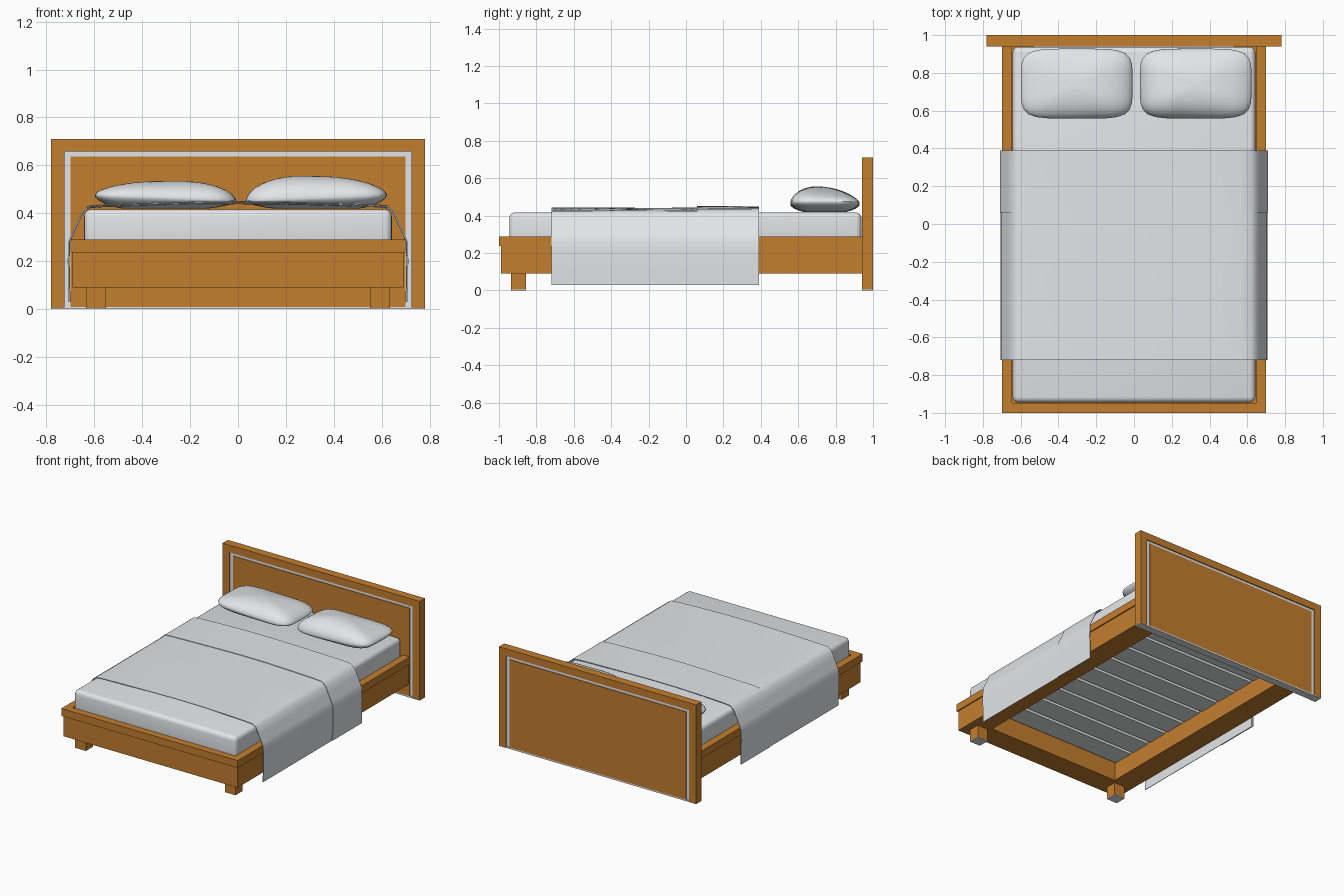
import bpy, bmesh, math
from mathutils import Vector

if "Cube" in bpy.data.objects:
    bpy.data.objects.remove(bpy.data.objects["Cube"])


def material(name, rgb):
    m = bpy.data.materials.new(name)
    m.diffuse_color = (*rgb, 1)
    m.use_nodes = True
    m.node_tree.nodes["Principled BSDF"].inputs["Base Color"].default_value = m.diffuse_color
    return m


WOOD = material("warm wood", (0.55, 0.21, 0.028))
GREY = material("pale grey", (0.78, 0.79, 0.81))


def add_object(name, bm, mat):
    bmesh.ops.recalc_face_normals(bm, faces=bm.faces)
    me = bpy.data.meshes.new(name)
    bm.to_mesh(me)
    bm.free()
    me.materials.append(mat)
    ob = bpy.data.objects.new(name, me)
    bpy.context.collection.objects.link(ob)
    return ob


def smooth(ob, angle=40):
    """Apply modifiers, then smooth all but the sharp edges."""
    bpy.ops.object.select_all(action='DESELECT')
    ob.select_set(True)
    bpy.context.view_layer.objects.active = ob
    bpy.ops.object.convert(target='MESH')
    bpy.ops.object.shade_smooth_by_angle(angle=math.radians(angle))


def box(name, x0, x1, y0, y1, z0, z1, mat):
    bm = bmesh.new()
    bmesh.ops.create_cube(bm, size=1)
    for v in bm.verts:
        v.co = Vector(((x0, x1)[v.co.x > 0], (y0, y1)[v.co.y > 0], (z0, z1)[v.co.z > 0]))
    return add_object(name, bm, mat)


def pair(name, x0, x1, *rest):
    box("right_" + name, x0, x1, *rest)
    box("left_" + name, -x1, -x0, *rest)


# Headboard: outer frame, recessed pale inlay, inner panel, floor pads
pair("headboard_post", 0.725, 0.78, 0.94, 1.0, 0.004, 0.658, WOOD)
box("headboard_top", -0.78, 0.78, 0.94, 1.0, 0.658, 0.71, WOOD)
pair("headboard_inlay", 0.70, 0.725, 0.947, 0.993, 0.01, 0.658, GREY)
box("headboard_inlay_top", -0.70, 0.70, 0.947, 0.993, 0.638, 0.658, GREY)
box("headboard_panel", -0.70, 0.70, 0.942, 0.998, 0.01, 0.638, WOOD)
box("headboard_floor_pad", -0.725, 0.725, 0.942, 0.998, 0, 0.01, GREY)
pair("post_floor_pad", 0.725, 0.78, 0.94, 1.0, 0, 0.004, GREY)

# Bed frame: broad lower rails with a wider cap on top
INX, INY = 0.53, -0.83
pair("side_rail", INX, 0.69, -0.99, 0.942, 0.09, 0.237, WOOD)
box("front_rail", -INX, INX, -0.99, INY, 0.09, 0.237, WOOD)
pair("side_cap", 0.645, 0.698, -1.0, 0.942, 0.237, 0.29, WOOD)
box("front_cap", -0.645, 0.645, -1.0, -0.948, 0.237, 0.29, WOOD)

# Front feet with pads
pair("front_foot", 0.55, 0.635, -0.935, -0.855, 0.004, 0.09, WOOD)
pair("foot_pad", 0.55, 0.635, -0.935, -0.855, 0, 0.004, GREY)

# Slats under the mattress
COUNT = 10
step = (0.942 - INY) / COUNT
for i in range(COUNT):
    y = INY + i * step
    box(f"slat_{i + 1}", -INX, INX, y + 0.012, y + step - 0.012, 0.217, 0.236, GREY)

# Mattress
mattress = box("mattress", -0.642, 0.642, -0.945, 0.938, 0.238, 0.417, GREY)
bev = mattress.modifiers.new("bevel", 'BEVEL')
bev.width = 0.03
bev.segments = 4
smooth(mattress)

# Blanket and its folded-back band: half profile mirrored, swept along y
HALF = [(0, 0.439), (0.2, 0.437), (0.4, 0.432), (0.56, 0.427), (0.62, 0.422), (0.645, 0.405),
        (0.665, 0.36), (0.69, 0.305), (0.701, 0.28), (0.7025, 0.2), (0.701, 0.12), (0.699, 0.03)]


def cloth(name, y0, y1, lift):
    bm = bmesh.new()
    prof = [(-x, z) for x, z in HALF[:0:-1]] + HALF
    rows = []
    n = 12
    for j in range(n + 1):
        y = y0 + (y1 - y0) * j / n
        row = []
        for x, z in prof:
            top = z > 0.41
            ripple = 0.001 * math.sin(9 * y + 7 * x) if top else 0
            out = math.copysign(lift * 0.6, x) if not top else 0
            row.append(bm.verts.new((x + out, y, z + ripple + (lift if top else 0))))
        rows.append(row)
    for a, b in zip(rows, rows[1:]):
        for k in range(len(prof) - 1):
            bm.faces.new((a[k], a[k + 1], b[k + 1], b[k]))
    ob = add_object(name, bm, GREY)
    if sum(p.normal.z for p in ob.data.polygons) < 0:
        ob.data.flip_normals()
    sol = ob.modifiers.new("thickness", 'SOLIDIFY')
    sol.thickness = 0.004
    sol.offset = 1
    smooth(ob, 50)


cloth("blanket", -0.72, 0.38, 0)
cloth("blanket_fold", 0.06, 0.39, 0.007)


# Pillows: sphere squared off in plan and pinched to a soft edge
def pillow(name, cx, top, lean):
    bm = bmesh.new()
    bmesh.ops.create_uvsphere(bm, u_segments=48, v_segments=24, radius=1)
    for v in bm.verts:
        r = min(1, math.hypot(v.co.x, v.co.y))
        a = math.atan2(v.co.y, v.co.x)
        c, s = math.cos(a), math.sin(a)
        k = (abs(c) ** 5 + abs(s) ** 5) ** (-1 / 5)
        px, py = r * k * c, r * k * s
        h = abs(v.co.z) ** 1.1
        edge = 0.464 - 0.03 * px * lean
        if v.co.z > 0:
            z = edge + (top - 0.464) * h * (1 - 0.25 * py + 0.6 * lean * px)
        else:
            z = edge - (edge - 0.42) * min(1, h * 1.3)
        v.co = Vector((cx + 0.295 * px, 0.743 + 0.185 * py, z))
    smooth(add_object(name, bm, GREY))


pillow("left_pillow", -0.303, 0.533, 0.4)
pillow("right_pillow", 0.327, 0.553, -0.4)
